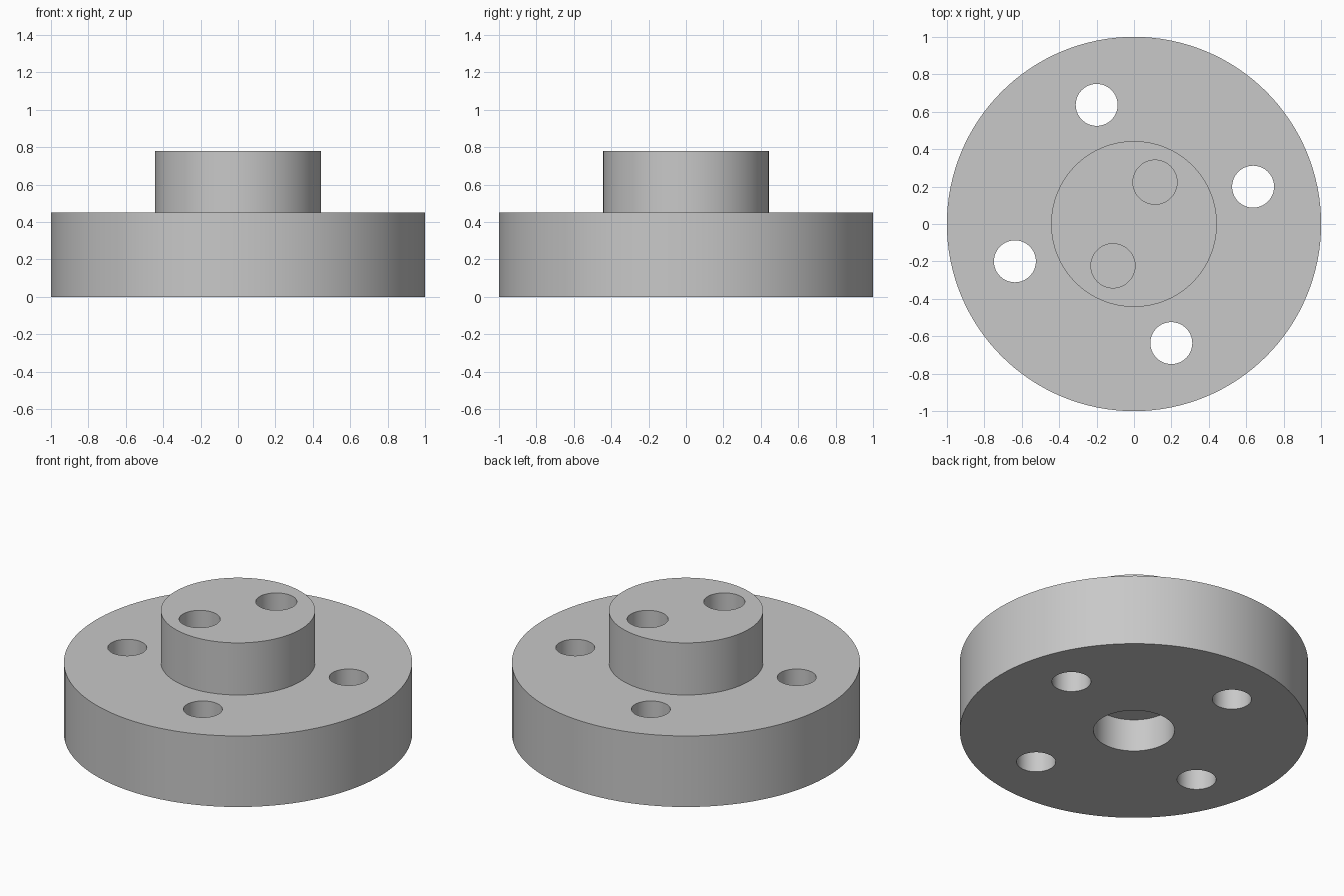
import bpy
from math import cos, sin, radians

cube = bpy.data.objects.get("Cube")
if cube:
    bpy.data.objects.remove(cube, do_unlink=True)

# Single plain grey finish
grey = bpy.data.materials.new("plain grey")
grey.use_nodes = True
COLOUR = (0.58, 0.58, 0.58, 1)
grey.diffuse_color = COLOUR
grey.node_tree.nodes["Principled BSDF"].inputs["Base Color"].default_value = COLOUR


def cylinder(name, radius, bottom, top, x=0, y=0, sides=64):
    bpy.ops.mesh.primitive_cylinder_add(
        vertices=sides, radius=radius, depth=top - bottom,
        location=(x, y, (bottom + top) / 2))
    ob = bpy.context.object
    ob.name = name
    ob.data.materials.append(grey)
    return ob


def combine(target, tool, operation):
    """Apply a boolean to target and discard the tool."""
    tool.hide_render = True
    bpy.ops.object.select_all(action="DESELECT")
    target.select_set(True)
    bpy.context.view_layer.objects.active = target
    mod = target.modifiers.new(tool.name, "BOOLEAN")
    mod.operation = operation
    mod.solver = "EXACT"
    mod.object = tool
    bpy.ops.object.modifier_apply(modifier=mod.name)
    bpy.data.objects.remove(tool, do_unlink=True)


def hole_ring(target, name, count, ring, start, radius, bottom, top):
    """Drill evenly spaced holes around the axis."""
    for i in range(count):
        a = radians(start + i * 360 / count)
        drill = cylinder(name, radius, bottom, top, ring * cos(a), ring * sin(a))
        combine(target, drill, "DIFFERENCE")


# Flange disc with the raised boss
flange = cylinder("flange_hub", 1, 0, 0.45, sides=128)
combine(flange, cylinder("boss", 0.443, 0.3, 0.78, sides=128), "UNION")

# Blind bore in the underside
combine(flange, cylinder("bore", 0.233, -0.1, 0.206), "DIFFERENCE")

# Through bolt holes in the flange, blind pin holes in the boss
hole_ring(flange, "bolt_hole", 4, 0.667, 17.4, 0.112, -0.1, 0.6)
hole_ring(flange, "pin_hole", 2, 0.25, 63.3, 0.118, 0.45, 0.9)

# Smooth round walls, crisp rims
bpy.ops.object.select_all(action="DESELECT")
flange.select_set(True)
bpy.context.view_layer.objects.active = flange
bpy.ops.object.shade_smooth_by_angle(angle=radians(30))
